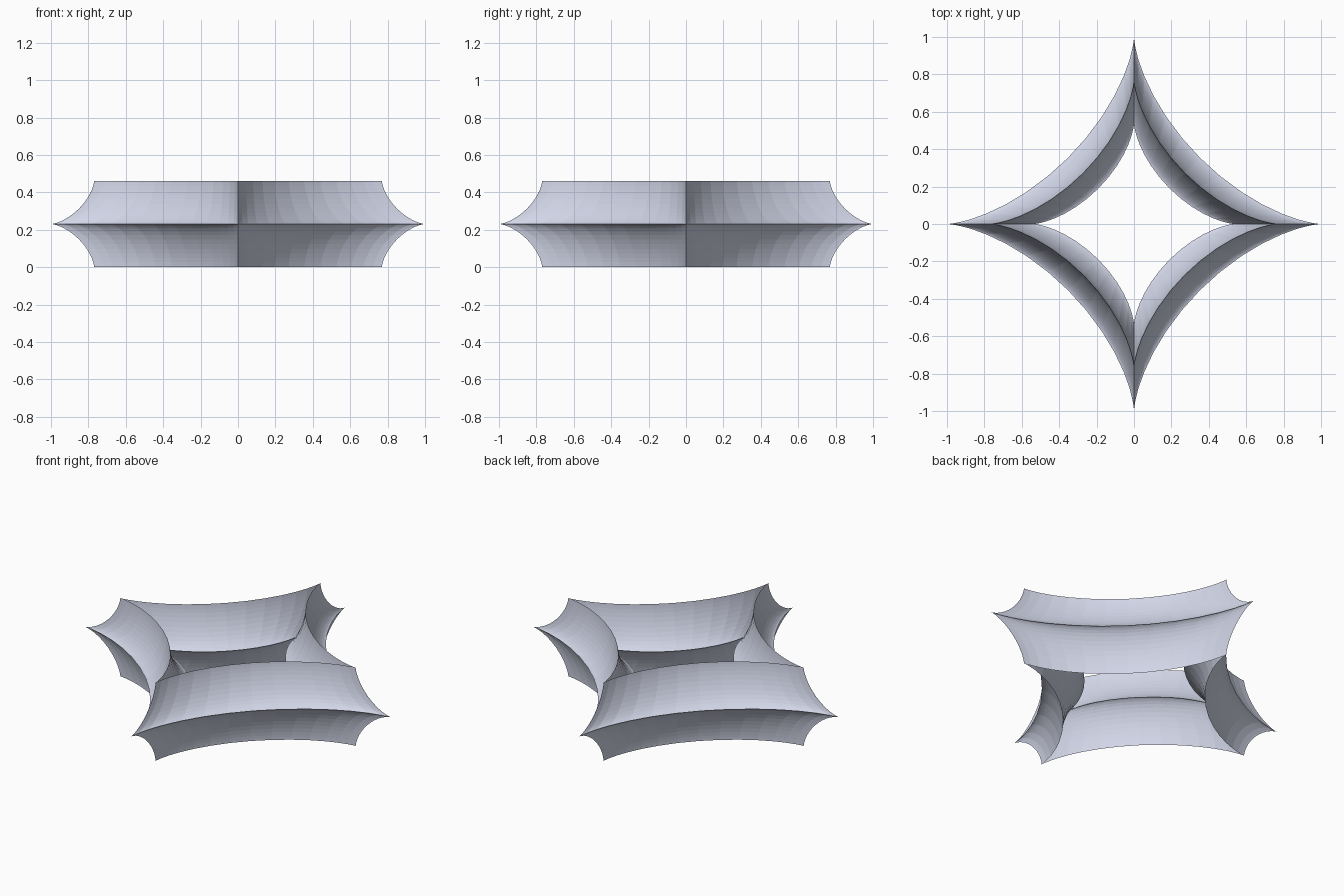
import bpy, bmesh
from math import sin, cos, pi, copysign

if "Cube" in bpy.data.objects:
    bpy.data.objects.remove(bpy.data.objects["Cube"])

MAJOR, MINOR = 0.769, 0.231
RING_POWER, SECTION_POWER = 3.0, 3.0
RING_STEPS, SECTION_STEPS = 64, 64


def spow(v, p):
    return copysign(abs(v) ** p, v) if abs(v) > 1e-9 else 0.0


def star_curve(steps, power):
    """Closed four-pointed curve with concave sides."""
    return [(spow(cos(2 * pi * i / steps), power),
             spow(sin(2 * pi * i / steps), power)) for i in range(steps)]


# Four-pointed section swept around a four-pointed ring
bm = bmesh.new()
section = star_curve(SECTION_STEPS, SECTION_POWER)
rings = []
for cx, cy in star_curve(RING_STEPS, RING_POWER):
    ring = []
    for a, b in section:
        r = MAJOR + MINOR * a
        ring.append(bm.verts.new((cx * r, cy * r, MINOR + MINOR * b)))
    rings.append(ring)

for i in range(RING_STEPS):
    p, q = rings[i], rings[(i + 1) % RING_STEPS]
    for j in range(SECTION_STEPS):
        k = (j + 1) % SECTION_STEPS
        bm.faces.new((p[j], q[j], q[k], p[k]))

mesh = bpy.data.meshes.new("star_ring")
bm.to_mesh(mesh)
bm.free()
ring_obj = bpy.data.objects.new("star_ring", mesh)
bpy.context.collection.objects.link(ring_obj)

# Blue-grey surface
mat = bpy.data.materials.new("blue_grey")
mat.diffuse_color = (0.64, 0.67, 0.8, 1)
mat.use_nodes = True
mat.node_tree.nodes["Principled BSDF"].inputs["Base Color"].default_value = mat.diffuse_color
mesh.materials.append(mat)
